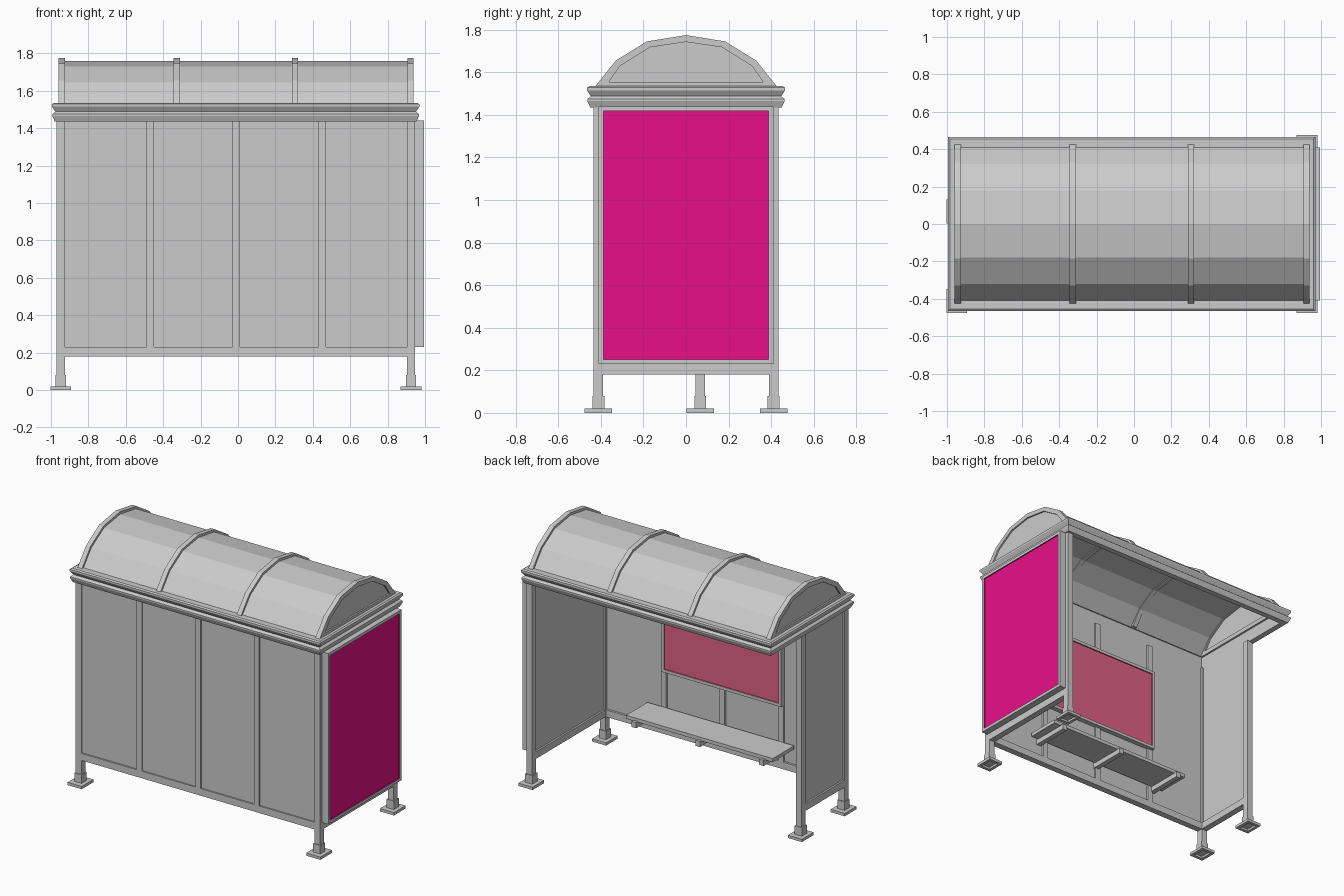
import bpy, bmesh
from mathutils import Vector

if "Cube" in bpy.data.objects:
    bpy.data.objects.remove(bpy.data.objects["Cube"])

CX = -0.0125            # middle of the shelter frame
LEFT, RIGHT = 0.925, -0.947
TOP = 1.44


def material(name, colour):
    m = bpy.data.materials.new(name)
    m.use_nodes = True
    m.diffuse_color = (*colour, 1)
    bsdf = next(n for n in m.node_tree.nodes if n.type == 'BSDF_PRINCIPLED')
    bsdf.inputs["Base Color"].default_value = (*colour, 1)
    return m


GREY = material("light_grey", (0.6, 0.6, 0.6))
MAGENTA = material("magenta", (0.8, 0.005, 0.25))
ROSE = material("dusty_rose", (0.75, 0.12, 0.24))


def finish(bm, name, *mats):
    bmesh.ops.recalc_face_normals(bm, faces=bm.faces)
    mesh = bpy.data.meshes.new(name)
    bm.to_mesh(mesh)
    bm.free()
    for m in mats or (GREY,):
        mesh.materials.append(m)
    ob = bpy.data.objects.new(name, mesh)
    bpy.context.collection.objects.link(ob)
    return ob


def add_box(bm, x, y, z):
    """Add a box given its (low, high) range on each axis."""
    verts = bmesh.ops.create_cube(bm, size=1)["verts"]
    for v in verts:
        v.co = Vector([r[0] if c < 0 else r[1] for c, r in zip(v.co, (x, y, z))])
    return list({f for v in verts for f in v.link_faces})


def box(name, x, y, z):
    bm = bmesh.new()
    add_box(bm, x, y, z)
    return finish(bm, name)


def around(c, width):
    return (c - width / 2, c + width / 2)


def facing(faces, direction):
    for f in faces:
        f.normal_update()
    return max(faces, key=lambda f: f.normal.dot(Vector(direction)))


def display_case(name, x, y, z, direction, mat):
    """Box with a coloured sheet sunk into one face."""
    bm = bmesh.new()
    face = facing(add_box(bm, x, y, z), direction)
    bmesh.ops.inset_region(bm, faces=[face], thickness=0.03, depth=0)
    face.material_index = 1
    bmesh.ops.inset_region(bm, faces=[face], thickness=0.001, depth=-0.008)
    return finish(bm, name, GREY, mat)


# Posts with sockets and hollow foot plates
posts = {"front_left_post": (LEFT, -0.412), "front_right_post": (RIGHT, -0.412),
         "back_left_post": (LEFT, 0.412), "back_right_post": (RIGHT, 0.067)}
for name, (px, py) in posts.items():
    bm = bmesh.new()
    add_box(bm, around(px, 0.045), around(py, 0.045), (0.07, TOP))
    add_box(bm, around(px, 0.056), around(py, 0.056), (0.02, 0.08))
    plate = add_box(bm, around(px, 0.11), around(py, 0.13), (0, 0.02))
    under = facing(plate, (0, 0, -1))
    bmesh.ops.inset_region(bm, faces=[under], thickness=0.03, depth=0)
    bmesh.ops.inset_region(bm, faces=[under], thickness=0.001, depth=-0.015)
    finish(bm, name)

# Front wall: rail, mullions and panes
MULLIONS = (-0.47, -0.01, 0.45)
FRONT_Y = (-0.435, -0.39)
box("front_bottom_rail", (RIGHT, LEFT), FRONT_Y, (0.18, 0.23))
for i, mx in enumerate(MULLIONS):
    box(f"front_mullion_{i + 1}", around(mx, 0.04), FRONT_Y, (0.2, TOP))
edges = (RIGHT, *MULLIONS, LEFT)
for i, (a, b) in enumerate(zip(edges, edges[1:])):
    box(f"front_pane_{i + 1}", (a, b), around(-0.415, 0.02), (0.21, TOP))

# Side walls: full depth on the left, half depth on the right
for side, sx, back in (("left", LEFT, 0.412), ("right", RIGHT, 0.067)):
    box(f"{side}_bottom_rail", around(sx, 0.045), (-0.412, back), (0.18, 0.23))
    box(f"{side}_pane", around(sx, 0.02), (-0.412, back), (0.21, TOP))

# Display cases
display_case("left_outer_display", (0.94, 0.995), (-0.41, 0.41), (0.23, TOP),
             (1, 0, 0), MAGENTA)
display_case("inner_wall_display", (-0.49, 0.45), (-0.4, -0.365), (0.63, 1.23),
             (0, 1, 0), ROSE)

# Bench
box("bench_seat", around(0, 1.15), (-0.39, -0.15), (0.345, 0.37))
for i, bx in enumerate((-0.5, 0, 0.5)):
    box(f"bench_bracket_{i + 1}", around(bx, 0.035), (-0.41, -0.13), (0.31, 0.35))

# Roof rim: two pointed lips swept round a rectangle
RIM = [(0, 1.435), (0.04, 1.435), (0.053, 1.465), (0.053, 1.475), (0.037, 1.488),
       (0.055, 1.515), (0.055, 1.528), (0.045, 1.535), (0, 1.535)]
bm = bmesh.new()
loops = []
for sx, sy in ((-1, -1), (1, -1), (1, 1), (-1, 1)):
    loops.append([bm.verts.new((CX + sx * (0.927 + o), sy * (0.41 + o), z))
                  for o, z in RIM])
for k in range(4):
    a, b = loops[k], loops[(k + 1) % 4]
    for i in range(len(RIM)):
        j = (i + 1) % len(RIM)
        bm.faces.new((a[i], b[i], b[j], a[j]))
finish(bm, "roof_rim")


# Barrel roof
def mirrored(half):
    return half + [(-y, z) for y, z in reversed(half[:-1])]


RIB_OUT = mirrored([(0.43, 1.53), (0.33, 1.655), (0.185, 1.745), (0, 1.775)])
SHELL_OUT = mirrored([(0.412, 1.53), (0.32, 1.643), (0.178, 1.73), (0, 1.758)])
SHELL_IN = mirrored([(0.402, 1.53), (0.313, 1.637), (0.175, 1.723), (0, 1.75)])
RIB_IN = mirrored([(0.38, 1.53), (0.31, 1.63), (0.168, 1.718), (0, 1.743)])


def arch(name, outer, inner, x):
    bm = bmesh.new()
    rows = [[bm.verts.new((px, *p)) for p in prof]
            for prof, px in ((outer, x[0]), (outer, x[1]), (inner, x[1]), (inner, x[0]))]
    for k in range(4):
        a, b = rows[k], rows[(k + 1) % 4]
        for i in range(len(a) - 1):
            bm.faces.new((a[i], a[i + 1], b[i + 1], b[i]))
    for end in (0, -1):
        bm.faces.new([r[end] for r in rows])
    return finish(bm, name)


RIB_X = (-0.943, -0.327, 0.305, 0.922)
arch("roof_shell", SHELL_OUT, SHELL_IN, (RIB_X[0], RIB_X[-1]))
for i, rx in enumerate(RIB_X):
    arch(f"roof_rib_{i + 1}", RIB_OUT, RIB_IN, around(rx, 0.034))

# Roof end panels with a bottom bar
for side, rx in (("right", RIB_X[0]), ("left", RIB_X[-1])):
    bm = bmesh.new()
    face = bm.faces.new([bm.verts.new((rx - 0.006, *p)) for p in SHELL_IN])
    moved = bmesh.ops.extrude_face_region(bm, geom=[face])["geom"]
    bmesh.ops.translate(bm, vec=(0.012, 0, 0),
                        verts=[g for g in moved if isinstance(g, bmesh.types.BMVert)])
    finish(bm, f"{side}_roof_end_panel")
    box(f"{side}_roof_end_bar", around(rx, 0.034), (-0.4, 0.4), (1.525, 1.555))
